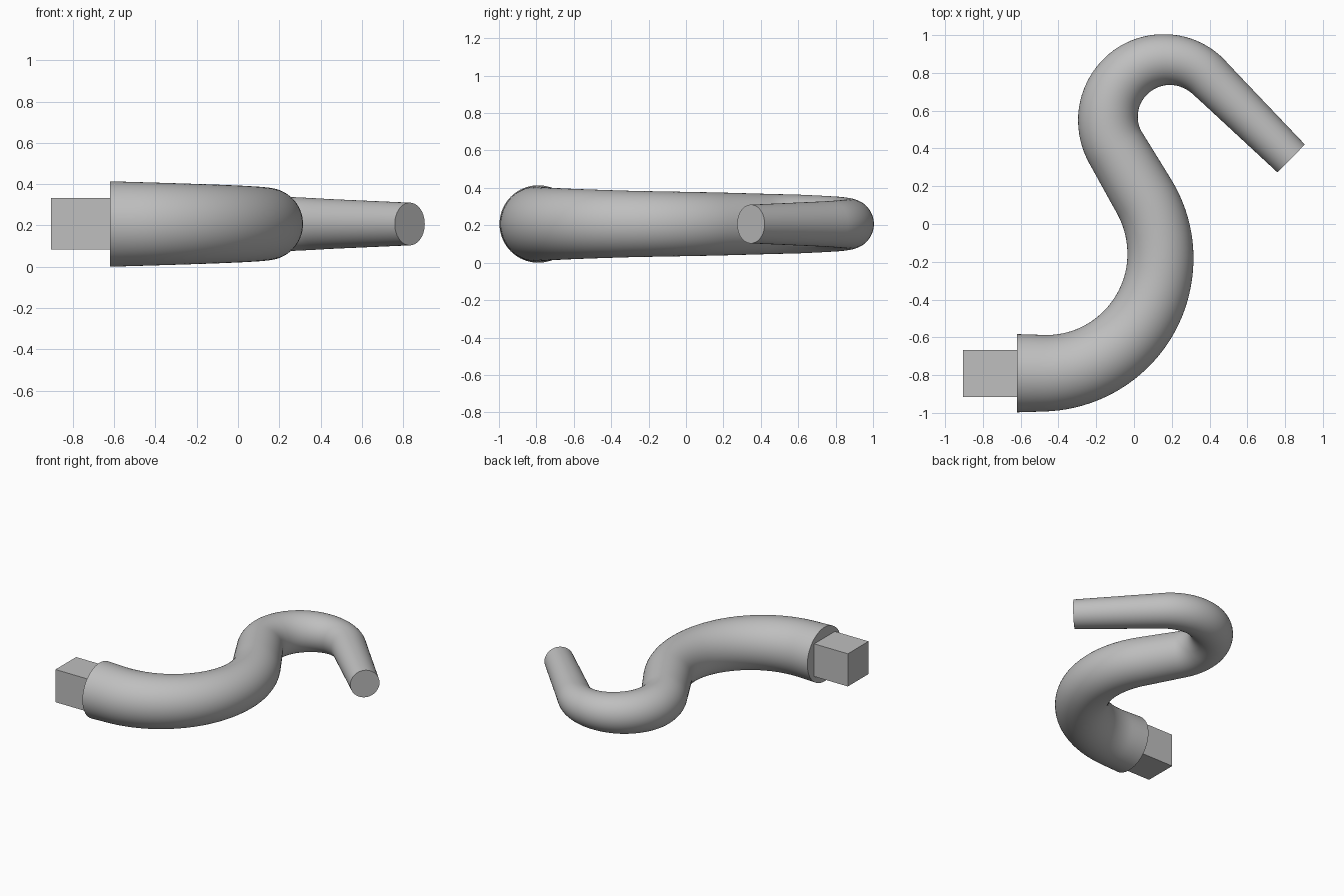
import bpy, bmesh
from math import sin, cos, pi, radians
from mathutils import Vector

cube = bpy.data.objects.get("Cube")
if cube:
    bpy.data.objects.remove(cube, do_unlink=True)

MID_Z = 0.207
SIDES = 64

steel = bpy.data.materials.new("steel_grey")
steel.use_nodes = True
colour = (0.52, 0.52, 0.52, 1)
steel.diffuse_color = colour
steel.node_tree.nodes["Principled BSDF"].inputs["Base Color"].default_value = colour


def line(a, b, n):
    a, b = Vector((*a, MID_Z)), Vector((*b, MID_Z))
    return [a.lerp(b, i / n) for i in range(n + 1)]


def arc(cx, cy, r, start, end, n):
    angles = [radians(start + (end - start) * i / n) for i in range(n + 1)]
    return [Vector((cx + r * cos(t), cy + r * sin(t), MID_Z)) for t in angles]


def make_object(name, bm):
    bmesh.ops.recalc_face_normals(bm, faces=bm.faces)
    mesh = bpy.data.meshes.new(name)
    bm.to_mesh(mesh)
    bm.free()
    mesh.materials.append(steel)
    obj = bpy.data.objects.new(name, mesh)
    bpy.context.collection.objects.link(obj)
    return obj


# Centre line: straight shank, large bend, small return bend, straight tip
big_bend = arc(-0.48, -0.17, 0.62, -90, 30, 40)
small_bend = arc(0.174, 0.558, 0.312, 210, 45, 40)
path = line((-0.62, -0.79), big_bend[0].xy, 4)[:-1] + big_bend
path += line(big_bend[-1].xy, small_bend[0].xy, 8)[1:-1] + small_bend
path += line(small_bend[-1].xy, (0.832, 0.347), 14)[1:]

# Taper: (distance along the path, radius)
TAPER = [(0, 0.207), (1.0, 0.177), (1.5, 0.168), (1.95, 0.157),
         (2.2, 0.146), (2.4, 0.134), (2.7, 0.121), (3.3, 0.102)]


def radius_at(s):
    for (s0, r0), (s1, r1) in zip(TAPER, TAPER[1:]):
        if s <= s1:
            return r0 + (r1 - r0) * (s - s0) / (s1 - s0)
    return TAPER[-1][1]


# Tapered hook body, lofted from rings
bm = bmesh.new()
rings, travelled = [], 0.0
for i, p in enumerate(path):
    if i:
        travelled += (p - path[i - 1]).length
    ahead, behind = path[min(i + 1, len(path) - 1)], path[max(i - 1, 0)]
    tangent = (ahead - behind).normalized()
    side = Vector((-tangent.y, tangent.x, 0))
    r = radius_at(travelled)
    turn = [2 * pi * k / SIDES for k in range(SIDES)]
    rings.append([bm.verts.new(p + side * r * cos(t) + Vector((0, 0, r * sin(t))))
                  for t in turn])
for a, b in zip(rings, rings[1:]):
    for k in range(SIDES):
        j = (k + 1) % SIDES
        bm.faces.new((a[k], a[j], b[j], b[k]))
for end_ring in (rings[0], rings[-1]):
    bm.faces.new(end_ring)
hook = make_object("hook_body", bm)
bpy.ops.object.select_all(action="DESELECT")
hook.select_set(True)
bpy.context.view_layer.objects.active = hook
bpy.ops.object.shade_smooth_by_angle(angle=radians(40))

# Square peg at the thick end
bm = bmesh.new()
bmesh.ops.create_cube(bm, size=1)
bmesh.ops.scale(bm, vec=(0.305, 0.25, 0.25), verts=bm.verts)
bmesh.ops.translate(bm, vec=(-0.7525, -0.791, MID_Z + 0.002), verts=bm.verts)
make_object("square_peg", bm)
